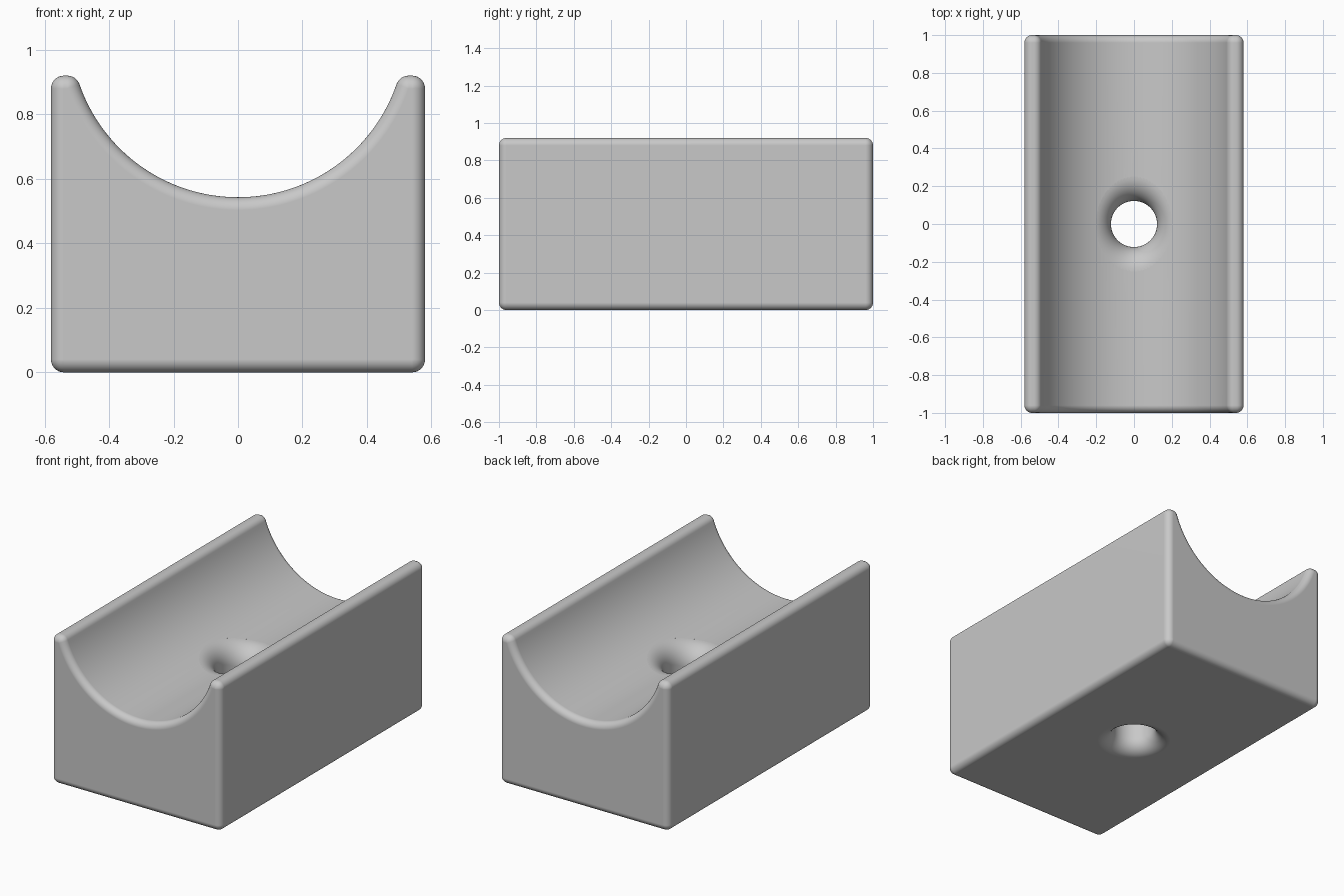
import bpy, bmesh
from math import sin, cos, pi, asin, sqrt, radians
from mathutils import Vector

if "Cube" in bpy.data.objects:
    bpy.data.objects.remove(bpy.data.objects["Cube"])

HALF_W, HALF_L, HEIGHT, EDGE = 0.58, 1.0, 0.92, 0.04    # block and its edge radius
TROUGH_R, AXIS_Z = 0.52, 1.063                          # round channel
HOLE_R, TOP_FLARE, BASE_FLARE = 0.122, 0.13, 0.09       # drain hole


def span(a, b, n):
    return [a + (b - a) * i / n for i in range(n + 1)]


def loft(name, rings):
    """Skin a row of closed rings and cap both ends."""
    bm = bmesh.new()
    rows = [[bm.verts.new(p) for p in ring] for ring in rings]
    for lower, upper in zip(rows, rows[1:]):
        for i in range(len(lower)):
            j = (i + 1) % len(lower)
            bm.faces.new((lower[i], lower[j], upper[j], upper[i]))
    bmesh.ops.remove_doubles(bm, verts=bm.verts, dist=1e-5)
    bmesh.ops.holes_fill(bm, edges=[e for e in bm.edges if e.is_boundary], sides=0)
    bmesh.ops.recalc_face_normals(bm, faces=bm.faces)
    mesh = bpy.data.meshes.new(name)
    bm.to_mesh(mesh)
    bm.free()
    obj = bpy.data.objects.new(name, mesh)
    bpy.context.collection.objects.link(obj)
    return obj


# Cradle profile: core points, each with the direction of its outward normal
core_r = TROUGH_R + EDGE
x, low, high = HALF_W - EDGE, EDGE, HEIGHT - EDGE
lip = pi - asin((AXIS_Z - high) / core_r)
lip_x = -core_r * cos(lip)
profile = []
for cx, cz, start, end in ((x, low, -pi / 2, 0), (x, high, 0, pi / 2), (lip_x, high, pi / 2, lip)):
    profile += [(cx, cz, a) for a in span(start, end, 8)]
profile += [(-core_r * cos(a), AXIS_Z - core_r * sin(a), a) for a in span(lip, pi - lip, 72)[1:-1]]
for cx, cz, start, end in ((-lip_x, high, pi - lip, pi / 2), (-x, high, pi / 2, pi), (-x, low, pi, 1.5 * pi)):
    profile += [(cx, cz, a) for a in span(start, end, 8)]

# Round the two ends by shrinking the profile towards its core
rings = []
for side in (-1, 1):
    for t in span(0, pi / 2, 8)[::side * 1]:
        grow, y = EDGE * cos(t), side * (HALF_L - EDGE + EDGE * sin(t))
        rings.append([(cx + grow * cos(a), y, cz + grow * sin(a)) for cx, cz, a in profile])
cradle = loft("cradle_block", rings)

# Hole cutter: straight bore, rounded into the flat base and the curved channel
columns = []
for theta in span(0, 2 * pi, 72)[:-1]:
    out = Vector((cos(theta), sin(theta), 0))
    base = out * (HOLE_R + BASE_FLARE) + Vector((0, 0, BASE_FLARE))
    column = [base - Vector((0, 0, BASE_FLARE + 0.1))]
    column += [base - BASE_FLARE * (out * sin(t) + Vector((0, 0, cos(t)))) for t in span(0, pi / 2, 10)]
    ball = out * (HOLE_R + TOP_FLARE)
    reach = TROUGH_R + TOP_FLARE
    ball.z = AXIS_Z - sqrt(reach ** 2 - ball.x ** 2)
    to_axis = Vector((-ball.x, 0, AXIS_Z - ball.z)).normalized()
    column += [ball + TOP_FLARE * (-out).slerp(to_axis, f) for f in span(0, 1, 12)]
    column.append(Vector((column[-1].x, column[-1].y, HEIGHT + 0.2)))
    columns.append(column)
cutter = loft("hole_cutter", list(zip(*columns)))
cutter.hide_render = True

bpy.ops.object.select_all(action='DESELECT')
cradle.select_set(True)
bpy.context.view_layer.objects.active = cradle
cut = cradle.modifiers.new("drain_hole", 'BOOLEAN')
cut.operation, cut.solver, cut.object = 'DIFFERENCE', 'EXACT', cutter
bpy.ops.object.modifier_apply(modifier=cut.name)
bpy.data.objects.remove(cutter)

# Smooth rounded edges with clean flat faces
bpy.ops.object.shade_smooth_by_angle(angle=radians(35))
weighted = cradle.modifiers.new("flat_face_shading", 'WEIGHTED_NORMAL')
weighted.keep_sharp = True

grey = bpy.data.materials.new("light_grey")
grey.use_nodes = True
colour = (0.58, 0.58, 0.58, 1)
grey.diffuse_color = colour
grey.node_tree.nodes["Principled BSDF"].inputs["Base Color"].default_value = colour
cradle.data.materials.clear()
cradle.data.materials.append(grey)
